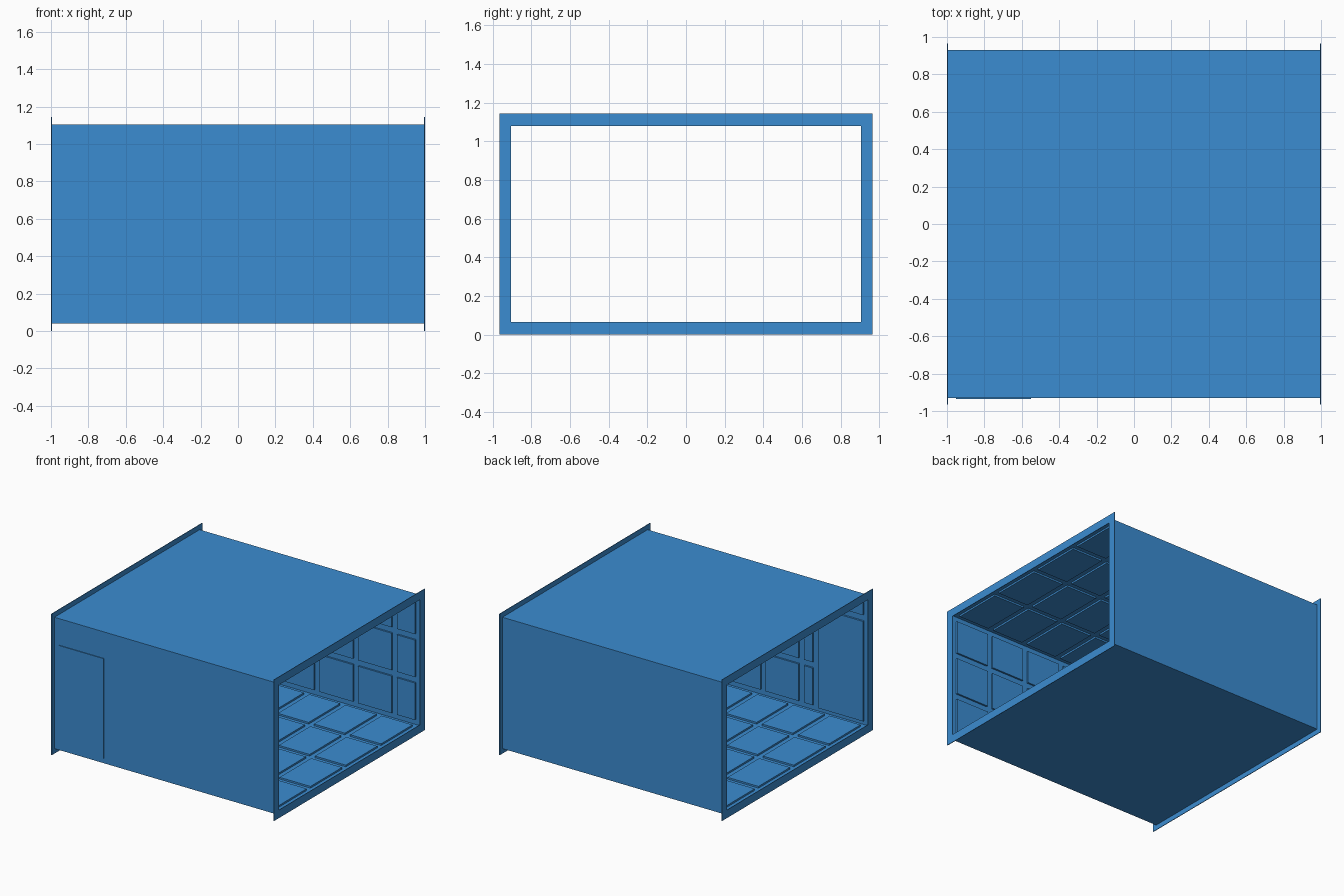
import bpy, bmesh
from mathutils import Vector

if "Cube" in bpy.data.objects:
    bpy.data.objects.remove(bpy.data.objects["Cube"])

HX, HY, Z0, Z1 = 1.0, 0.93, 0.04, 1.105   # outer shell extents
WALL = 0.008                              # shell thickness
FACE = 0.022                              # panel face depth below the outer skin
GAP = 0.048                               # groove between panels

# One blue paint for every part
paint = bpy.data.materials.new("blue_paint")
paint.diffuse_color = (0.044, 0.262, 0.638, 1.0)
paint.use_nodes = True
paint.node_tree.nodes["Principled BSDF"].inputs["Base Color"].default_value = paint.diffuse_color


def add_box(bm, lo, hi):
    lo, hi = Vector(lo), Vector(hi)
    verts = bmesh.ops.create_cube(bm, size=1)["verts"]
    for v in verts:
        v.co = Vector(((lo[i] + hi[i]) / 2 + v.co[i] * (hi[i] - lo[i]) for i in range(3)))


def finish(name, bm):
    bmesh.ops.recalc_face_normals(bm, faces=bm.faces)
    mesh = bpy.data.meshes.new(name)
    bm.to_mesh(mesh)
    bm.free()
    mesh.materials.append(paint)
    obj = bpy.data.objects.new(name, mesh)
    bpy.context.collection.objects.link(obj)
    return obj


def tube(name, x0, x1, outer, inner):
    """Rectangular ring (half width, bottom, top) extruded along x."""
    bm = bmesh.new()
    loops = []
    for x in (x0, x1):
        for w, b, t in (outer, inner):
            loops.append([bm.verts.new(p) for p in
                          ((x, -w, b), (x, w, b), (x, w, t), (x, -w, t))])
    o0, i0, o1, i1 = loops
    for a, b in ((o0, i0), (o1, i1), (o0, o1), (i0, i1)):
        for k in range(4):
            n = (k + 1) % 4
            bm.faces.new((a[k], a[n], b[n], b[k]))
    return finish(name, bm)


def even(a, b, count):
    size = (b - a - GAP * (count - 1)) / count
    return [(a + i * (size + GAP), a + i * (size + GAP) + size) for i in range(count)]


def tiles(a, b, size=0.30):
    """Fixed-size spans from a towards b, the last one cut short."""
    out, s = [], 1 if b > a else -1
    while (b - a) * s > 0.03:
        e = a + s * min(size, (b - a) * s)
        out.append((min(a, e), max(a, e)))
        a = e + s * GAP
    return out


def panels(name, us, vs, box):
    bm = bmesh.new()
    for u in us:
        for v in vs:
            add_box(bm, *box(u, v))
    return finish(name, bm)


# Outer shell and the two end flanges
tube("corridor_shell", -HX + 0.002, HX - 0.002, (HY, Z0, Z1),
     (HY - WALL, Z0 + WALL, Z1 - WALL))
for side, x in (("left", -HX), ("right", HX - 0.005)):
    tube(side + "_end_flange", x, x + 0.005, (0.965, 0.0, 1.145), (0.905, 0.065, 1.08))

# Wall panels: the front wall leaves room for the door
rows = tiles(0.09, 1.055)
skin = WALL - 0.001
panels("back_wall_panels", tiles(-0.95, 0.95), rows,
       lambda u, v: ((u[0], HY - FACE, v[0]), (u[1], HY - skin, v[1])))
panels("front_wall_panels", tiles(0.95, -0.50, 0.295), rows,
       lambda u, v: ((u[0], -HY + skin, v[0]), (u[1], -HY + FACE, v[1])))
panels("panel_above_door", [(-0.95, -0.54)], [(0.94, 1.055)],
       lambda u, v: ((u[0], -HY + skin, v[0]), (u[1], -HY + FACE, v[1])))

# Floor and ceiling panels
cols, lanes = even(-0.95, 0.95, 6), even(-0.88, 0.88, 4)
panels("floor_panels", cols, lanes,
       lambda u, v: ((u[0], v[0], Z0 + skin), (u[1], v[1], Z0 + FACE)))
panels("ceiling_panels", cols, lanes,
       lambda u, v: ((u[0], v[0], Z1 - FACE), (u[1], v[1], Z1 - skin)))

# Door slab, slightly proud of the front wall on both sides
bm = bmesh.new()
add_box(bm, (-0.953, -0.936, 0.08), (-0.55, -0.907, 0.89))
finish("door", bm)
